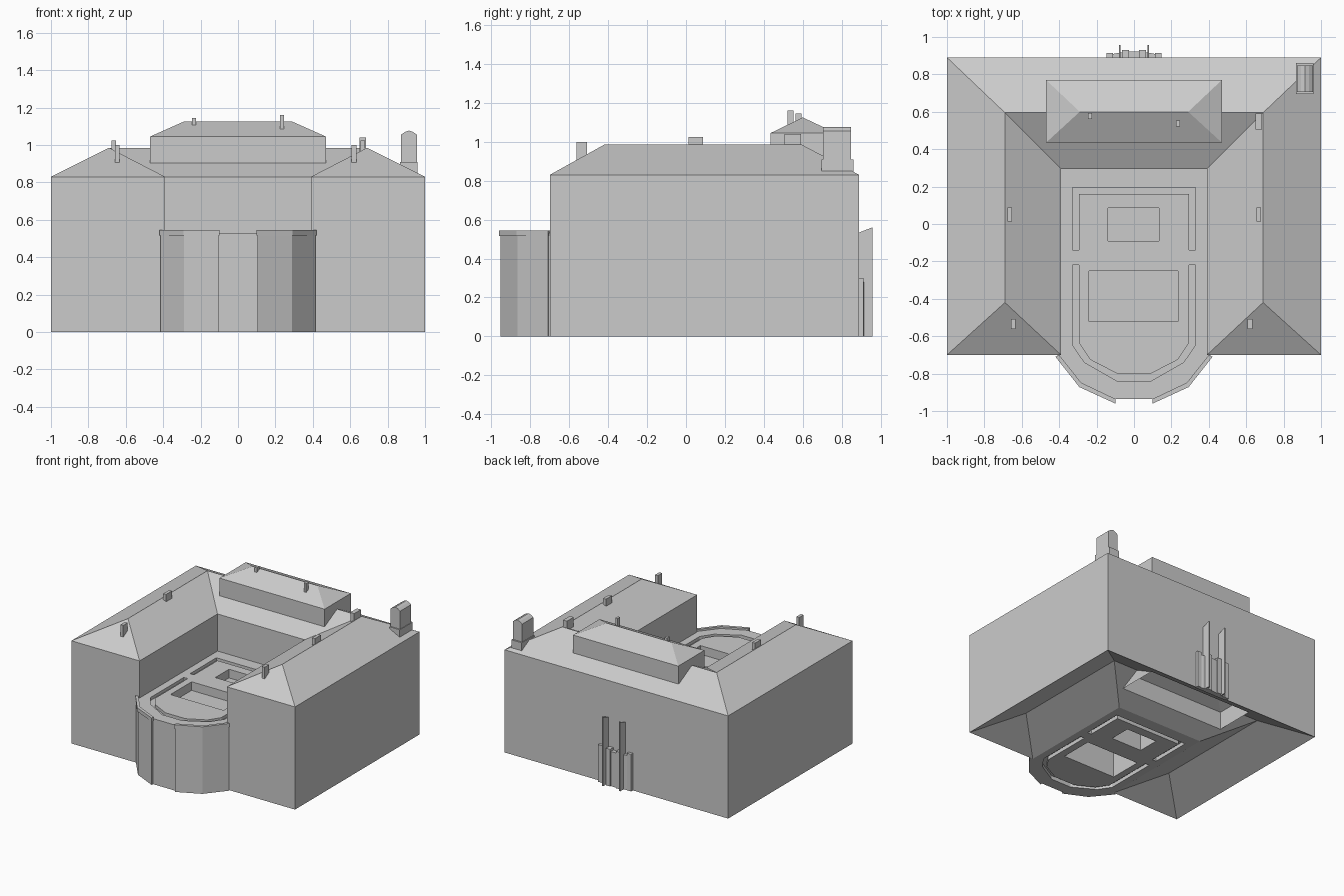
import bpy, bmesh
from mathutils import Vector

cube = bpy.data.objects.get("Cube")
if cube:
    bpy.data.objects.remove(cube)

stone = bpy.data.materials.new("pale grey")
stone.use_nodes = True
GREY = (0.6, 0.6, 0.6, 1)
stone.diffuse_color = GREY
stone.node_tree.nodes["Principled BSDF"].inputs["Base Color"].default_value = GREY


def finish(name, bm, recalc=True):
    if recalc:
        bmesh.ops.recalc_face_normals(bm, faces=bm.faces)
    mesh = bpy.data.meshes.new(name)
    bm.to_mesh(mesh)
    bm.free()
    mesh.materials.append(stone)
    obj = bpy.data.objects.new(name, mesh)
    bpy.context.collection.objects.link(obj)
    return obj


def add_prism(bm, outline, z0, z1):
    low = [bm.verts.new((x, y, z0)) for x, y in outline]
    high = [bm.verts.new((x, y, z1)) for x, y in outline]
    bm.faces.new(low[::-1])
    bm.faces.new(high)
    n = len(outline)
    for i in range(n):
        j = (i + 1) % n
        bm.faces.new((low[i], low[j], high[j], high[i]))


def prism(name, outline, z0, z1):
    bm = bmesh.new()
    add_prism(bm, outline, z0, z1)
    return finish(name, bm)


def rect(x0, x1, y0, y1):
    return [(x0, y0), (x1, y0), (x1, y1), (x0, y1)]


def mirrored(points):
    return [(-x, y) for x, y in points]


def symmetric(half):
    return half + mirrored(half)[::-1]


EAVES, RISE = 0.83, 0.155
FOOTPRINT = [(-1, .89), (1, .89), (1, -.7), (.39, -.7), (.39, .295),
             (-.39, .295), (-.39, -.7), (-1, -.7)]
RIDGE = [(-.69, -.42), (-.69, .595), (.69, .595), (.69, -.42)]


# U-shaped hipped roof starting at a given eaves height
def add_roof(bm, z):
    e = [bm.verts.new((x, y, z)) for x, y in FOOTPRINT]
    r = [bm.verts.new((x, y, z + RISE)) for x, y in RIDGE]
    for f in ((e[0], e[1], r[2], r[1]), (e[1], e[2], r[3], r[2]), (e[2], e[3], r[3]),
              (e[3], e[4], r[2], r[3]), (e[4], e[5], r[1], r[2]), (e[5], e[6], r[0], r[1]),
              (e[6], e[7], r[0]), (e[7], e[0], r[1], r[0])):
        bm.faces.new(f)
    return e


# Outer and courtyard walls with the roof, closed below by a matching hollow
bm = bmesh.new()
top, bottom = add_roof(bm, EAVES), add_roof(bm, 0)
for i in range(8):
    j = (i + 1) % 8
    bm.faces.new((top[i], top[j], bottom[j], bottom[i]))
bmesh.ops.recalc_face_normals(bm, faces=bm.faces)
# Opening in the hollow under the attic
DX, DY0, DY1 = 0.47, 0.435, 0.77
for co, no in (((-DX, 0, 0), (1, 0, 0)), ((DX, 0, 0), (1, 0, 0)),
               ((0, DY0, 0), (0, 1, 0)), ((0, DY1, 0), (0, 1, 0))):
    under = [f for f in bm.faces if f.calc_center_median().z < 0.2]
    geom = set(under)
    for f in under:
        geom.update(f.edges)
        geom.update(f.verts)
    bmesh.ops.bisect_plane(bm, geom=list(geom), plane_co=co, plane_no=no)
hole = []
for f in bm.faces:
    c = f.calc_center_median()
    if c.z < 0.2 and abs(c.x) < DX and DY0 < c.y < DY1:
        hole.append(f)
bmesh.ops.delete(bm, geom=hole, context='FACES')
finish("main_building", bm, recalc=False)


# Attic storey with hipped roof
def attic(name, drop, flip):
    bm = bmesh.new()
    rings = [[bm.verts.new((x, y, z - drop)) for x, y in rect(-DX, DX, DY0, DY1)]
             for z in (0.9, 1.045)]
    a, b = [bm.verts.new((x, 0.6, 1.125 - drop)) for x in (-.29, .29)]
    low, e = rings
    for i in range(4):
        j = (i + 1) % 4
        bm.faces.new((low[i], low[j], e[j], e[i]))
    for f in ((e[0], e[1], b, a), (e[1], e[2], b), (e[2], e[3], a, b), (e[3], e[0], a)):
        bm.faces.new(f)
    if flip:
        bmesh.ops.reverse_faces(bm, faces=bm.faces)
    finish(name, bm, recalc=False)


attic("attic", 0, False)
attic("attic_hollow", EAVES, True)

# Low courtyard hall with a bowed front
hall = prism("courtyard_hall", symmetric([(.39, .295), (.39, -.7), (.41, -.7),
                                          (.29, -.85), (.11, -.935)]), 0, 0.53)

# Cutters: roof-light wells and the sunken border channels, above and below
well_outlines = [rect(-.24, .235, -.52, -.25), rect(-.14, .135, -.09, .085)]
front_channel = symmetric([(.33, -.22), (.33, -.645), (.265, -.74), (.09, -.84)])
front_channel += symmetric([(.295, -.22), (.295, -.635), (.235, -.725), (.09, -.8)])[::-1]
back_channel = symmetric([(.33, -.14), (.33, .195)])
back_channel += symmetric([(.295, -.14), (.295, .16)])[::-1]
bm = bmesh.new()
for outline in well_outlines:
    add_prism(bm, outline, 0.46, 0.7)
    add_prism(bm, outline, -0.1, 0.25)
for outline in (front_channel, back_channel):
    add_prism(bm, outline, 0.505, 0.7)
    add_prism(bm, outline, -0.1, 0.03)
cutter = finish("roof_cutter", bm)
cutter.hide_render = True
cut = hall.modifiers.new("recesses", 'BOOLEAN')
cut.operation = 'DIFFERENCE'
cut.solver = 'EXACT'
cut.object = cutter
bpy.context.view_layer.objects.active = hall
bpy.ops.object.modifier_apply(modifier=cut.name)
bpy.data.objects.remove(cutter)

# Facing panels and cornices either side of the entrance
panel = [(-.415, -.71), (-.288, -.866), (-.105, -.953), (-.105, -.925), (-.28, -.84), (-.39, -.7)]
cornice = [(-.42, -.71), (-.292, -.872), (-.1, -.96), (-.1, -.935), (-.283, -.848), (-.4, -.7)]
for side, fix in (("right", list), ("left", mirrored)):
    prism(side + "_bow_panel", fix(panel), 0, 0.515)
    prism(side + "_bow_cornice", fix(cornice), 0.515, 0.545)

# Small chimneys: centre x, centre y, width, depth, bottom, top
for i, (x, y, w, d, z0, z1) in enumerate((
        (-.645, -.535, .025, .055, .88, 1.0), (.62, -.535, .025, .055, .88, 1.0),
        (-.665, .05, .025, .075, .95, 1.025), (.667, .05, .025, .075, .95, 1.025),
        (.668, .548, .035, .085, .95, 1.04),
        (-.235, .578, .02, .032, 1.08, 1.145), (.235, .537, .02, .032, 1.06, 1.16))):
    prism(f"chimney_{i + 1}", rect(x - w / 2, x + w / 2, y - d / 2, y + d / 2), z0, z1)

# Tall corner stack with a curved cap
prism("stack_base", rect(.867, .96, .695, .86), 0.84, 0.91)
bm = bmesh.new()
profile = [(.872, .9), (.956, .9), (.956, 1.055), (.935, 1.07), (.914, 1.077),
           (.893, 1.07), (.872, 1.055)]
verts = [bm.verts.new((x, .705, z)) for x, z in profile]
face = bm.faces.new(verts)
moved = bmesh.ops.extrude_face_region(bm, geom=[face])["geom"]
bmesh.ops.translate(bm, vec=Vector((0, .142, 0)),
                    verts=[v for v in moved if isinstance(v, bmesh.types.BMVert)])
finish("stack_shaft", bm)

# Rear bowed bay with ribs and two tall fins
prism("rear_bay", symmetric([(.145, .88), (.145, .9), (.1, .912), (.035, .922)]), 0, 0.28)
for x, y in ((-.13, .913), (-.045, .93), (.045, .93), (.13, .913)):
    prism("rear_rib", rect(x - .018, x + .018, .885, y), 0, 0.3)
for x in (-.076, .076):
    bm = bmesh.new()
    add_prism(bm, rect(x - .005, x + .005, .88, .957), 0, 0.53)
    for v in bm.verts:
        if v.co.z > 0.5 and v.co.y > 0.9:
            v.co.z = 0.56
    finish("rear_fin", bm)
